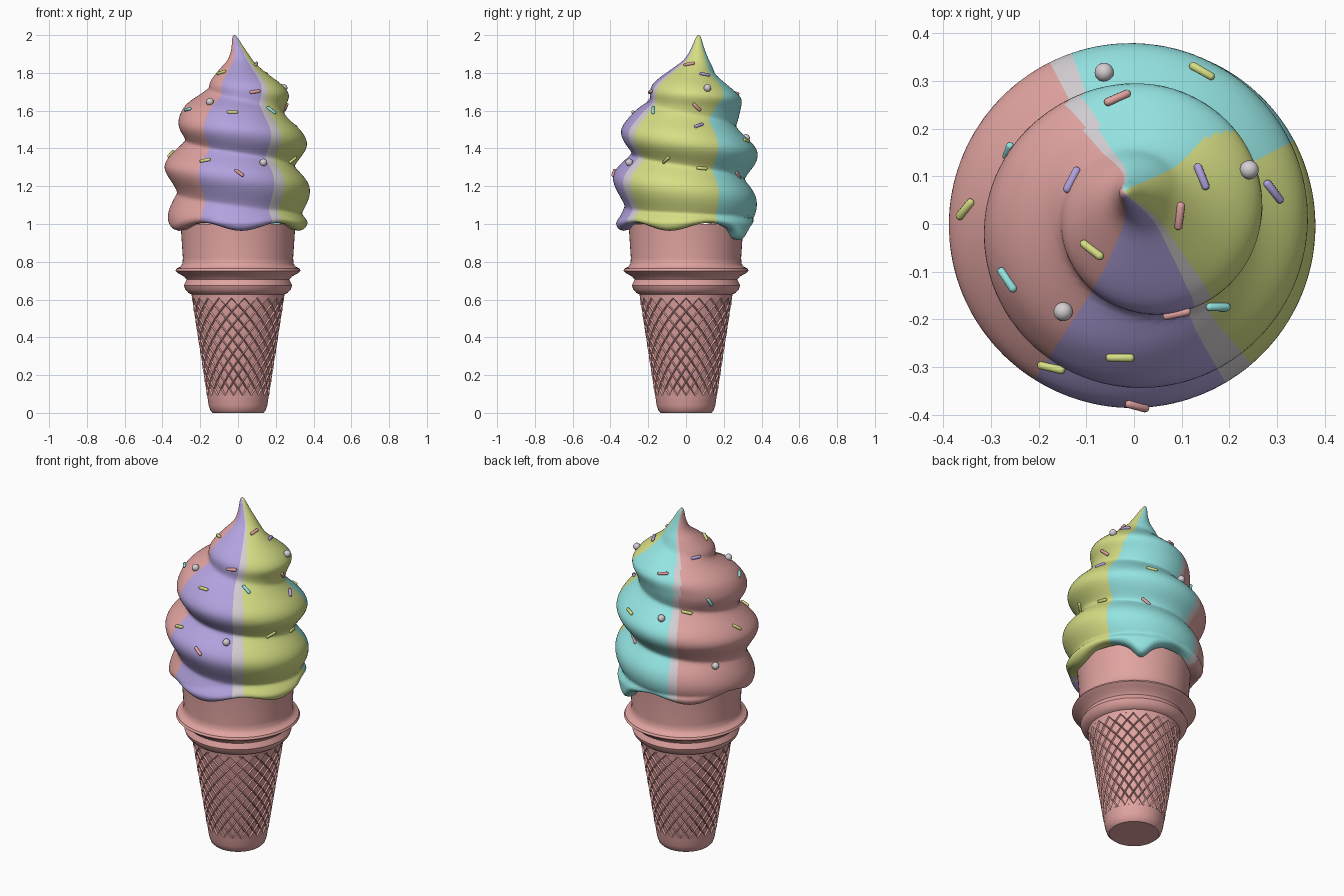
import bpy, bmesh, math
from mathutils import Vector, Matrix

if "Cube" in bpy.data.objects:
    bpy.data.objects.remove(bpy.data.objects["Cube"])

def lin(c):
    c /= 255
    return c / 12.92 if c <= 0.04045 else ((c + 0.055) / 1.055) ** 2.4

def material(name, *rgb):
    m = bpy.data.materials.new(name)
    m.diffuse_color = (*[lin(c) for c in rgb], 1)
    m.use_nodes = True
    m.node_tree.nodes["Principled BSDF"].inputs["Base Color"].default_value = m.diffuse_color
    return m

PINK = material("salmon pink", 224, 163, 160)
PURPLE = material("lavender", 178, 162, 222)
GREY = material("pale grey", 212, 206, 210)
YELLOW = material("lime yellow", 214, 222, 132)
TEAL = material("aqua", 148, 228, 226)
MATS = [PINK, PURPLE, GREY, YELLOW, TEAL]

def make(name, bm, mats, angle=35, fix=True):
    if fix:
        bmesh.ops.recalc_face_normals(bm, faces=bm.faces)
    me = bpy.data.meshes.new(name)
    bm.to_mesh(me)
    bm.free()
    for m in mats:
        me.materials.append(m)
    ob = bpy.data.objects.new(name, me)
    bpy.context.collection.objects.link(ob)
    bpy.ops.object.select_all(action='DESELECT')
    ob.select_set(True)
    bpy.context.view_layer.objects.active = ob
    bpy.ops.object.shade_smooth_by_angle(angle=math.radians(angle))
    return ob

def interp(table, x):
    """Smooth interpolation of (x, value) pairs."""
    if x <= table[0][0]:
        return table[0][1]
    for (a, u), (b, v) in zip(table, table[1:]):
        if x <= b:
            return u + (v - u) * (x - a) / (b - a)
    return table[-1][1]

def cone_r(z):
    return 0.155 + 0.09 * (z - 0.04) / 0.58

# Cone body: foot, hidden core behind the waffle, flared collar and cup
Z0, Z1 = 0.09, 0.61
profile = [(0, 0), (0.133, 0), (0.146, 0.012), (0.155, 0.04), (cone_r(Z0), Z0),
           (cone_r(Z0) - 0.02, Z0 + 0.005), (cone_r(Z1) - 0.02, Z1 - 0.005), (cone_r(Z1), Z1),
           (0.246, 0.628), (0.262, 0.634), (0.28, 0.655), (0.287, 0.675), (0.28, 0.69),
           (0.272, 0.705), (0.285, 0.722), (0.315, 0.738), (0.332, 0.752), (0.326, 0.764),
           (0.305, 0.774), (0.294, 0.79), (0.292, 0.82), (0.304, 1.0), (0.0, 1.0)]
bm = bmesh.new()
SEG = 64
rings = []
for r, z in profile:
    if r == 0:
        rings.append([bm.verts.new((0, 0, z))] * SEG)
    else:
        rings.append([bm.verts.new((r * math.cos(2 * math.pi * i / SEG),
                                    r * math.sin(2 * math.pi * i / SEG), z)) for i in range(SEG)])
for a, b in zip(rings, rings[1:]):
    for i in range(SEG):
        k = (i + 1) % SEG
        bm.faces.new(list(dict.fromkeys([a[i], a[k], b[k], b[i]])))
make("cone_body", bm, [PINK])

# Waffle sleeve: diamond lattice with each diamond pressed in
bm = bmesh.new()
N, ROWS = 22, 14
lat = []
for j in range(ROWS + 1):
    z = Z0 + (Z1 - Z0) * j / ROWS
    r = cone_r(z) + 0.002
    lat.append([bm.verts.new((r * math.cos(2 * math.pi * (i + 0.5 * (j % 2)) / N),
                              r * math.sin(2 * math.pi * (i + 0.5 * (j % 2)) / N), z)) for i in range(N)])
diamonds = []
for i in range(N):
    k = (i + 1) % N
    bm.faces.new((lat[0][i], lat[0][k], lat[1][i]))
    bm.faces.new((lat[ROWS][k], lat[ROWS][i], lat[ROWS - 1][i]))
    for j in range(ROWS - 1):
        right = i + j % 2
        diamonds.append(bm.faces.new((lat[j][i], lat[j + 1][right % N], lat[j + 2][i], lat[j + 1][(right - 1) % N])))
bm.normal_update()
bmesh.ops.inset_individual(bm, faces=diamonds, thickness=0.007, depth=-0.008)
make("waffle_pattern", bm, [PINK], 30, fix=False)

# Soft-serve surface: helical bulge between a valley and a peak envelope
PEAK = [(0.9, 0.365), (1.1, 0.375), (1.22, 0.385), (1.3, 0.39), (1.4, 0.375), (1.5, 0.345), (1.58, 0.305),
        (1.67, 0.28), (1.74, 0.215), (1.8, 0.14), (1.87, 0.065), (1.93, 0.034), (1.98, 0.017), (2, 0.006)]
VALLEY = [(0.9, 0.325), (1.15, 0.325), (1.37, 0.288), (1.5, 0.27), (1.6, 0.24), (1.68, 0.185),
          (1.74, 0.165), (1.8, 0.115), (1.87, 0.06), (1.93, 0.034), (1.98, 0.017), (2, 0.006)]
CX = [(1.6, 0), (1.7, 0.015), (1.8, 0.02), (1.87, 0.015), (1.93, 0), (2, -0.02)]
CY = [(1.6, 0), (1.7, 0.02), (1.8, 0.035), (1.87, 0.056), (1.93, 0.062), (2, 0.067)]

def avg(table, z):
    return sum(interp(table, min(z + d, 2)) for d in (-0.02, -0.01, 0, 0.01, 0.02)) / 5 if z < 1.96 else interp(table, z)

def hem(deg):
    """Scalloped lower edge with one long drip."""
    d = (deg - 57 + 180) % 360 - 180
    return 0.985 - 0.021 * math.cos(math.radians(5 * d)) - 0.05 * math.exp(-(d / 9) ** 2)

def surface(deg, z):
    phase = math.pi * (z - 1.585 + 0.28 * (deg - 180) / 360) / 0.28
    w = abs(math.cos(phase)) ** 1.3
    rim = min(max((1.08 - z) / 0.08, 0), 1)
    w = max(w, rim * rim * (3 - 2 * rim))
    r = avg(VALLEY, z) * (1 - w) + avg(PEAK, z) * w
    s = min(max((z - hem(deg)) / 0.04, 0), 1)
    r -= 0.035 * (1 - math.sqrt(1 - (1 - s) ** 2))
    t = math.radians(deg)
    return Vector((avg(CX, z) + r * math.cos(t), avg(CY, z) + r * math.sin(t), z))

def flavour(deg, z):
    """Flavour stripe by direction."""
    high = min(max((z - 1.55) / 0.2, 0), 1)
    if deg < 28 + 22 * high or deg >= 310:
        return 3
    if deg < 111 + 6 * high:
        return 4
    if deg < 117.5 + 8 * high:
        return 2
    if deg < 238:
        return 0
    return 1 if deg < 300 else 2

bm = bmesh.new()
COLS, LEVELS = 144, 100
grid = []
for j in range(-1, LEVELS + 1):
    ring = []
    for i in range(COLS):
        deg = 360 * i / COLS
        h = hem(deg)
        if j < 0:
            t = math.radians(deg)
            co = (0.28 * math.cos(t), 0.28 * math.sin(t), h + 0.01)
        else:
            co = surface(deg, h + (1.998 - h) * (j / LEVELS) ** 1.1)
        ring.append(bm.verts.new(co))
    grid.append(ring)
tip = bm.verts.new((-0.02, 0.067, 2.0))
for a, b in zip(grid, grid[1:]):
    for i in range(COLS):
        k = (i + 1) % COLS
        f = bm.faces.new((a[i], a[k], b[k], b[i]))
        f.material_index = flavour(360 * (i + 0.5) / COLS, f.calc_center_median().z)
for i in range(COLS):
    f = bm.faces.new((grid[-1][i], grid[-1][(i + 1) % COLS], tip))
    f.material_index = flavour(360 * (i + 0.5) / COLS, 2)
make("soft_serve_swirl", bm, MATS, 60, fix=False)

# Toppings sit on the swirl surface
def frame(deg, z):
    p = surface(deg, z)
    u = (surface(deg + 2, z) - surface(deg - 2, z)).normalized()
    v = surface(deg, z + 0.01) - surface(deg, z - 0.01)
    v = (v - u * v.dot(u)).normalized()
    return p, u, v, u.cross(v)

# Sprinkles: direction, height, tilt, colour
SPRINKLES = [(264, 1.59, 0, YELLOW), (290, 1.70, 8, PINK), (240, 1.335, 15, YELLOW), (271, 1.27, -40, PINK),
             (315, 1.60, -60, TEAL), (220, 1.80, 20, YELLOW), (204, 1.605, 10, TEAL), (338, 1.845, 15, PINK),
             (28, 1.79, -15, PURPLE), (12, 1.62, -45, PINK), (13, 1.52, 25, PURPLE), (340, 1.34, 40, YELLOW),
             (16, 1.295, -5, YELLOW), (66, 1.44, -15, YELLOW), (62, 1.26, -40, PINK), (156, 1.745, 0, PURPLE),
             (101, 1.69, 10, PINK), (150, 1.54, -60, TEAL), (175, 1.37, -50, YELLOW), (126, 1.48, -15, YELLOW)]
for n, (deg, z, tilt, mat) in enumerate(SPRINKLES):
    p, u, v, nrm = frame(deg, z)
    a = math.radians(tilt)
    d = u * math.cos(a) + v * math.sin(a)
    bm = bmesh.new()
    bmesh.ops.create_uvsphere(bm, u_segments=12, v_segments=8, radius=0.009)
    for vert in bm.verts:
        vert.co.z += 0.021 if vert.co.z > -1e-5 else -0.021
    side = d.cross(nrm)
    bm.transform(Matrix.Translation(p + nrm * 0.003) @ Matrix((side, nrm, d)).transposed().to_4x4())
    make(f"sprinkle_{n + 1}", bm, [mat], 60)

# Round sugar beads
BEADS = [(231, 1.64), (294, 1.32), (22, 1.715), (101, 1.45), (153, 1.17)]
for n, (deg, z) in enumerate(BEADS):
    p, u, v, nrm = frame(deg, z)
    bm = bmesh.new()
    bmesh.ops.create_uvsphere(bm, u_segments=20, v_segments=12, radius=0.02)
    bm.transform(Matrix.Translation(p + nrm * 0.008))
    make(f"sugar_bead_{n + 1}", bm, [GREY], 60)
